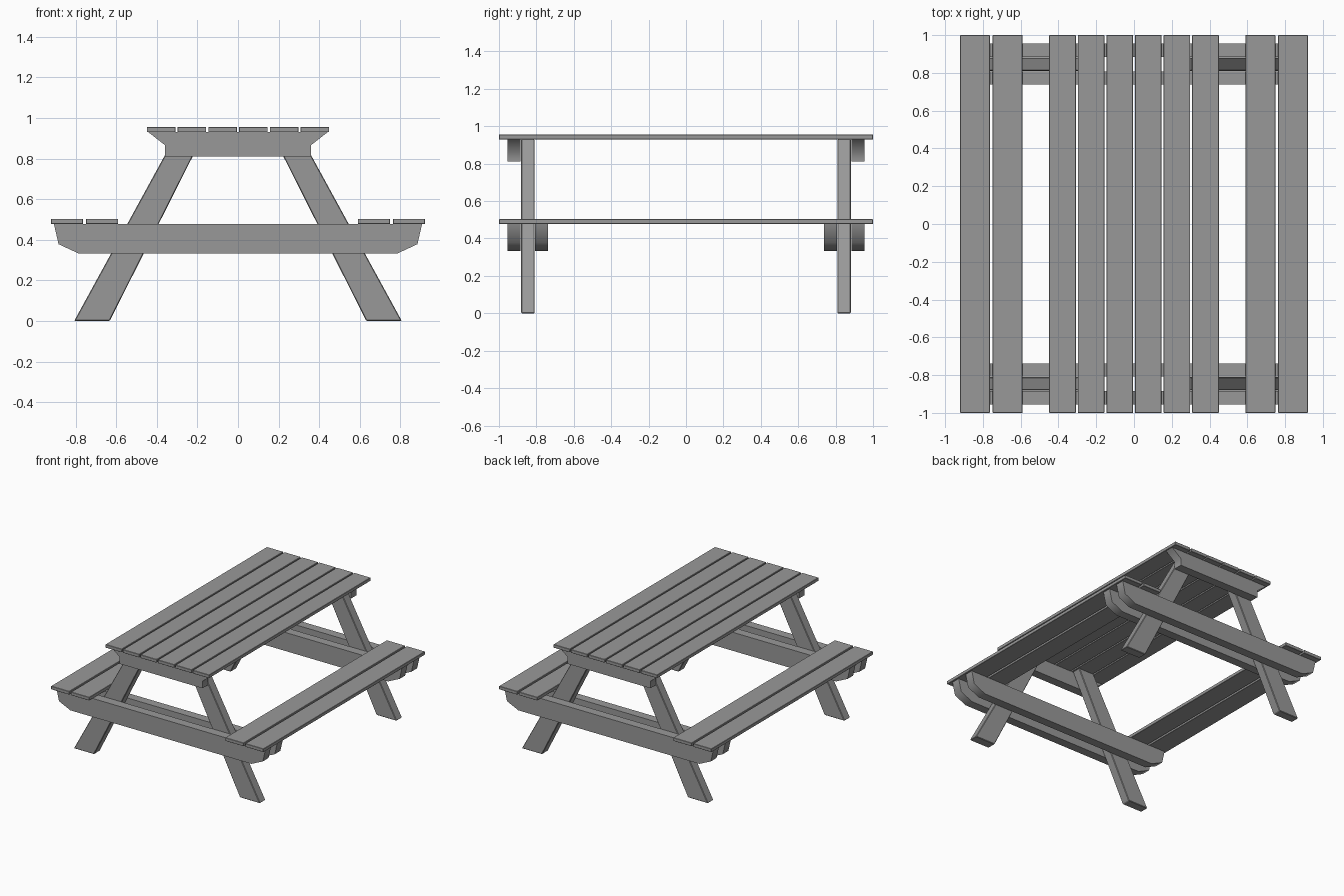
import bpy, bmesh
from math import radians

if "Cube" in bpy.data.objects:
    bpy.data.objects.remove(bpy.data.objects["Cube"])

# Dark weathered grey
wood = bpy.data.materials.new("dark_grey")
wood.diffuse_color = (0.317, 0.317, 0.317, 1)
wood.use_nodes = True
wood.node_tree.nodes["Principled BSDF"].inputs["Base Color"].default_value = wood.diffuse_color


def prism(name, profile, y0, y1, bevel=0.0):
    """Extrude an x-z profile from y0 to y1; shallow corners are shaded smooth."""
    bm = bmesh.new()
    front = bm.faces.new([bm.verts.new((x, y0, z)) for x, z in profile])
    ext = bmesh.ops.extrude_face_region(bm, geom=[front])
    moved = [g for g in ext["geom"] if isinstance(g, bmesh.types.BMVert)]
    bmesh.ops.translate(bm, verts=moved, vec=(0, y1 - y0, 0))
    bmesh.ops.recalc_face_normals(bm, faces=bm.faces)
    mesh = bpy.data.meshes.new(name)
    bm.to_mesh(mesh)
    bm.free()
    mesh.materials.append(wood)
    ob = bpy.data.objects.new(name, mesh)
    bpy.context.collection.objects.link(ob)
    if bevel:
        mod = ob.modifiers.new("soft_edges", "BEVEL")
        mod.width = bevel
        mod.segments = 1
    else:
        mesh.shade_smooth()
        mesh.set_sharp_from_angle(angle=radians(60))
    return ob


def plank(name, x0, x1, z0, z1):
    prism(name, [(x0, z0), (x1, z0), (x1, z1), (x0, z1)], -1, 1, 0.002)


def symmetric(half):
    """Close a right-hand half profile with its mirror image."""
    return half + [(-x, z) for x, z in reversed(half)]


# Tabletop planks
for i in range(6):
    c = (i - 2.5) * 0.1515
    plank(f"table_plank_{i + 1}", c - 0.0705, c + 0.0705, 0.93, 0.956)

# Seat planks, two on each side
for side, s in (("left", -1), ("right", 1)):
    for part, a, b in (("inner", 0.59, 0.748), ("outer", 0.763, 0.921)):
        x0, x1 = sorted((s * a, s * b))
        plank(f"{side}_{part}_seat_plank", x0, x1, 0.477, 0.503)

# Beam and leg profiles
top_beam = symmetric([(0.36, 0.811), (0.36, 0.866), (0.442, 0.93)])
seat_beam = symmetric([(0.785, 0.332), (0.884, 0.378), (0.907, 0.477)])
leg = [(0.632, 0), (0.807, 0), (0.298, 0.93), (0.163, 0.93)]

# End frames, front and back
for end, e in (("front", -1), ("back", 1)):
    prism(f"{end}_table_beam", top_beam, e * 0.885, e * 0.955)
    prism(f"{end}_outer_seat_beam", seat_beam, e * 0.885, e * 0.955)
    prism(f"{end}_inner_seat_beam", seat_beam, e * 0.738, e * 0.807)
    for side, s in (("left", -1), ("right", 1)):
        prism(f"{end}_{side}_leg", [(s * x, z) for x, z in leg],
              e * 0.81, e * 0.881, 0.004)
